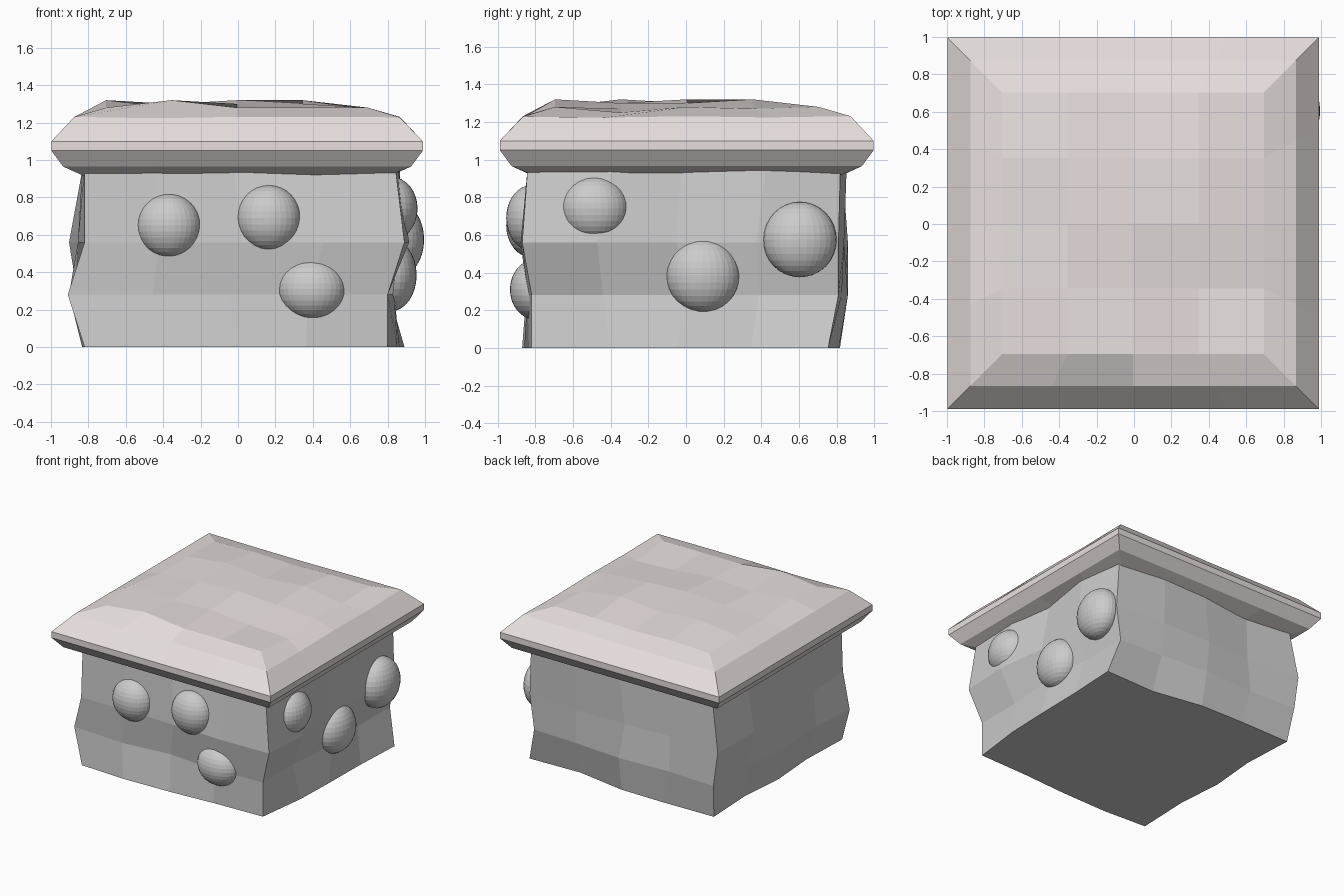
import bpy, bmesh, random
from mathutils import Vector

if "Cube" in bpy.data.objects:
    bpy.data.objects.remove(bpy.data.objects["Cube"])

random.seed(4)
N = 4  # segments per side
# grid indices around the rim, counter-clockwise from front left
RIM = ([(i, 0) for i in range(N)] + [(N, i) for i in range(N)] +
       [(N - i, N) for i in range(N)] + [(0, N - i) for i in range(N)])


def square_ring(bm, half, z, jitter=0.0):
    """Square loop of vertices, optionally roughened up and down."""
    return [bm.verts.new(((i / N * 2 - 1) * half, (j / N * 2 - 1) * half,
                          z + random.uniform(-jitter, jitter))) for i, j in RIM]


def bridge(bm, a, b):
    n = len(a)
    for k in range(n):
        bm.faces.new((a[k], a[(k + 1) % n], b[(k + 1) % n], b[k]))


def finish(bm, name, colour=None):
    bmesh.ops.recalc_face_normals(bm, faces=bm.faces[:])
    mesh = bpy.data.meshes.new(name)
    bm.to_mesh(mesh)
    bm.free()
    obj = bpy.data.objects.new(name, mesh)
    bpy.context.collection.objects.link(obj)
    if colour:
        mat = bpy.data.materials.new(name + "_colour")
        mat.diffuse_color = colour
        mat.use_nodes = True
        mat.node_tree.nodes["Principled BSDF"].inputs["Base Color"].default_value = mat.diffuse_color
        mesh.materials.append(mat)
    return obj


# Rough stone body: corner positions per level, random dents between them
levels = [0, 0.28, 0.56, 0.97]
corners = [
    [(-.82, -.85), (.80, -.82), (.89, .755), (-.82, .81)],
    [(-.91, -.82), (.80, -.82), (.81, .81), (-.85, .86)],
    [(-.82, -.86), (.89, -.87), (.85, .81), (-.89, .86)],
    [(-.82, -.84), (.84, -.84), (.83, .82), (-.82, .83)],
]
bm = bmesh.new()
rings = []
for z, cs in zip(levels, corners):
    ring = []
    for s in range(4):
        a, b = Vector(cs[s]), Vector(cs[(s + 1) % 4])
        for k in range(N):
            p = a.lerp(b, k / N)
            if k:
                p += Vector((random.uniform(-.035, .035), random.uniform(-.035, .035)))
            ring.append(bm.verts.new((p.x, p.y, z)))
    rings.append(ring)
for a, b in zip(rings, rings[1:]):
    bridge(bm, a, b)
bm.faces.new(rings[0])
bm.faces.new(rings[-1])
finish(bm, "stone_body")

# Overhanging cap slab: square rings closed by an uneven top grid
bm = bmesh.new()
profile = [(.81, .92, .01), (.93, .965, 0), (.993, 1.05, 0), (.993, 1.1, 0), (.87, 1.227, .004)]
rings = [square_ring(bm, *p) for p in profile]
heights = [
    [1.28, 1.32, 1.28, 1.28, 1.28],
    [1.32, 1.28, 1.30, 1.27, 1.25],
    [1.28, 1.30, 1.32, 1.30, 1.28],
    [1.28, 1.32, 1.29, 1.32, 1.27],
    [1.27, 1.28, 1.27, 1.28, 1.28],
]
grid = [[bm.verts.new(((i / N * 2 - 1) * .7, (j / N * 2 - 1) * .7, h))
         for i, h in enumerate(row)] for j, row in enumerate(heights)]
rings.append([grid[j][i] for i, j in RIM])
for a, b in zip(rings, rings[1:]):
    bridge(bm, a, b)
for j in range(N):
    for i in range(N):
        bm.faces.new((grid[j][i], grid[j][i + 1], grid[j + 1][i + 1], grid[j + 1][i]))
bm.faces.new(rings[0])
cap = finish(bm, "cap_slab", (.80, .74, .73, 1))
cap.location.x = -.005
cap.location.y = .004


# Rounded pebbles set in the front and right walls
def pebble(name, centre, size):
    bm = bmesh.new()
    bmesh.ops.create_uvsphere(bm, u_segments=32, v_segments=16, radius=1)
    obj = finish(bm, name)
    obj.location = centre
    obj.scale = size


front = [(-.37, .65, .17, .17), (.165, .69, .17, .175), (.395, .31, .18, .16)]
for n, (x, z, rx, rz) in enumerate(front):
    y = -.82 if n < 2 else -.80
    pebble(f"front_pebble_{n + 1}", (x, y, z), (rx, .135, rz))
right = [(-.485, .74, .18, .17, .96), (.09, .385, .195, .195, .955), (.605, .575, .195, .2, .995)]
for n, (y, z, ry, rz, reach) in enumerate(right):
    pebble(f"right_pebble_{n + 1}", (reach - .14, y, z), (.14, ry, rz))
